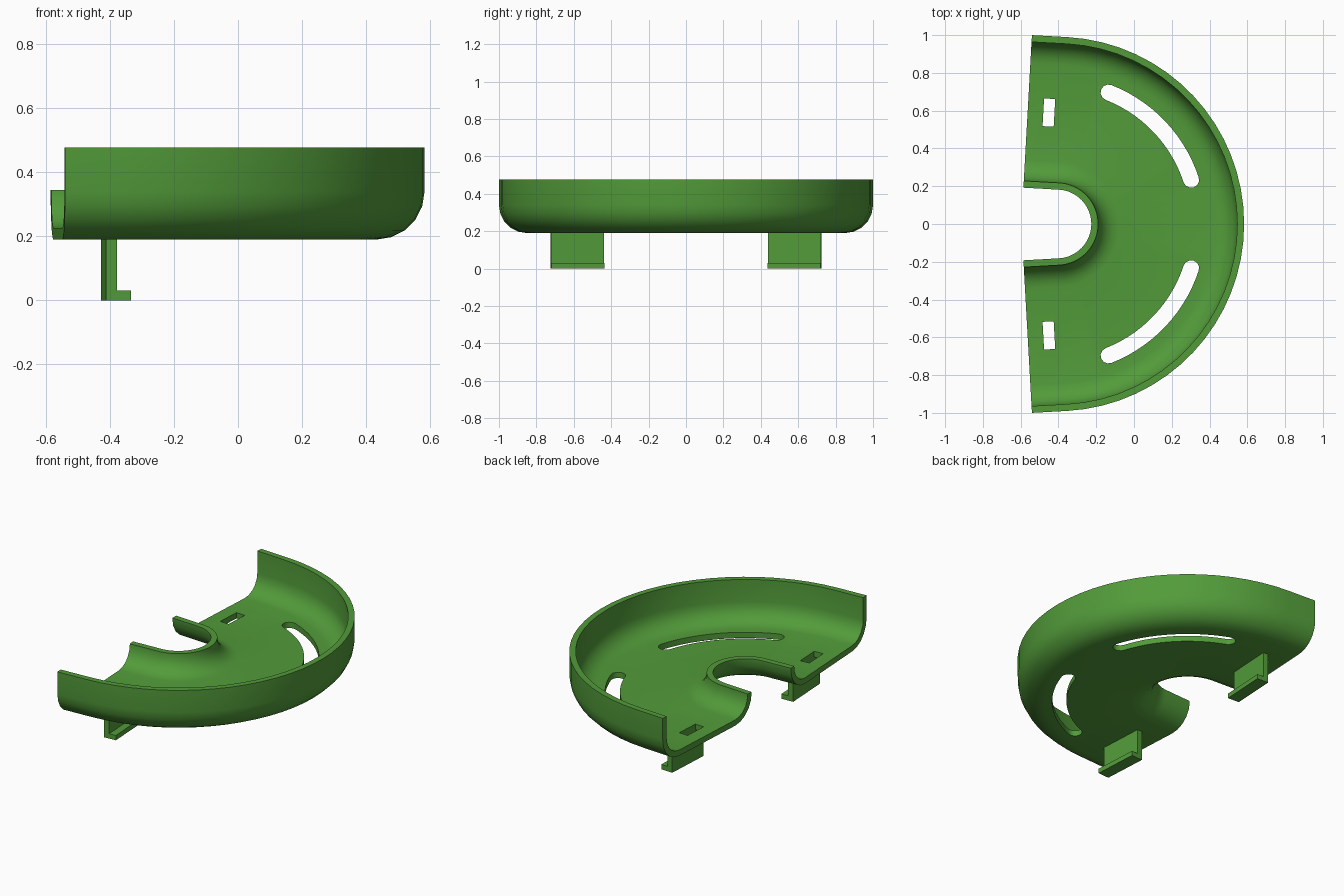
import bpy, bmesh, math

if "Cube" in bpy.data.objects:
    bpy.data.objects.remove(bpy.data.objects["Cube"])

CX, TILT = -0.408, math.radians(3.2)      # arc centre, lean of the cut ends
TAIL = 0.188                              # straight run after the arc
green = bpy.data.materials.new("leaf green")
green.diffuse_color = (0.085, 0.33, 0.042, 1)
green.use_nodes = True
green.node_tree.nodes["Principled BSDF"].inputs["Base Color"].default_value = green.diffuse_color


def make(name, bm):
    bmesh.ops.recalc_face_normals(bm, faces=bm.faces)
    me = bpy.data.meshes.new(name)
    bm.to_mesh(me)
    bm.free()
    me.materials.append(green)
    ob = bpy.data.objects.new(name, me)
    bpy.context.collection.objects.link(ob)
    return ob


def prism(name, pts, z0, z1):
    bm = bmesh.new()
    lo = [bm.verts.new((x, y, z0)) for x, y in pts]
    hi = [bm.verts.new((x, y, z1)) for x, y in pts]
    bm.faces.new(lo)
    bm.faces.new(hi)
    n = len(pts)
    for i in range(n):
        j = (i + 1) % n
        bm.faces.new((lo[i], lo[j], hi[j], hi[i]))
    return make(name, bm)


def local(u, r, s):
    # u runs along the straight tail, r outwards from the arc centre
    return (CX + r * math.sin(TILT) - u * math.cos(TILT),
            s * (r * math.cos(TILT) + u * math.sin(TILT)))


def box(name, u0, u1, r0, r1, z0, z1, s):
    return prism(name, [local(u, r, s) for u, r in
                        ((u0, r0), (u1, r0), (u1, r1), (u0, r1))], z0, z1)


def fillet(cr, cz, rad, a0, a1, n=5):
    return [(cr + rad * math.cos(math.radians(a0 + (a1 - a0) * i / n)),
             cz + rad * math.sin(math.radians(a0 + (a1 - a0) * i / n)))
            for i in range(n + 1)]


# Tray cross-section: low inner rim, rounded floor, tall outer rim
R0, R1, T, F, B = 0.182, 0.991, 0.036, 0.15, 0.19
profile = [(R0, 0.345)] + fillet(R0 + F, B + F, F, 180, 270)
profile += fillet(R1 - F, B + F, F, 270, 360)
profile += [(R1, 0.477), (R1 - T, 0.477)]
profile += fillet(R1 - F, B + F, F - T, 360, 270)
profile += fillet(R0 + F, B + F, F - T, 270, 180) + [(R0 + T, 0.345)]

# Sweep it round the arc and along both straight tails
bm = bmesh.new()
SEG, span = 32, math.pi / 2 - TILT
rings = [[bm.verts.new((*local(TAIL, r, -1), z)) for r, z in profile]]
for i in range(SEG + 1):
    a = -span + 2 * span * i / SEG
    rings.append([bm.verts.new((CX + r * math.cos(a), r * math.sin(a), z)) for r, z in profile])
rings.append([bm.verts.new((*local(TAIL, r, 1), z)) for r, z in profile])
n = len(profile)
for a, b in zip(rings, rings[1:]):
    for i in range(n):
        j = (i + 1) % n
        bm.faces.new((a[i], a[j], b[j], b[i]))
bm.faces.new(rings[0])
bm.faces.new(rings[-1])
tray = make("tray", bm)

# Slot cutters and hooks on both sides
cutters = []
for s, side in ((1, "back"), (-1, "front")):
    mid, half, a0, a1 = 0.748, 0.042, math.radians(18.2), math.radians(68.6)

    def polar(r, a):
        return CX + r * math.cos(a), s * r * math.sin(a)

    def cap(a, start):
        x, y = CX + mid * math.cos(a), mid * math.sin(a)
        return [(x + half * math.cos(start + math.pi * k / 6),
                 s * (y + half * math.sin(start + math.pi * k / 6))) for k in range(1, 6)]

    steps = [a0 + (a1 - a0) * i / 14 for i in range(15)]
    pts = [polar(mid + half, a) for a in steps] + cap(a1, a1)
    pts += [polar(mid - half, a) for a in reversed(steps)] + cap(a0, a0 + math.pi)
    cutters.append(prism("curved_slot_cutter_" + side, pts, 0.1, 0.3))
    cutters.append(box("small_slot_cutter_" + side, 0.046, 0.105, 0.513, 0.66, 0.1, 0.3, s))

    # L-shaped hook as one extruded profile
    hook = [(0.045, 0), (-0.033, 0), (-0.033, 0.03), (0.011, 0.03), (0.011, 0.195), (0.045, 0.195)]
    bm = bmesh.new()
    ends = [[bm.verts.new((*local(u, r, s), z)) for u, z in hook] for r in (0.438, 0.723)]
    for e in ends:
        bm.faces.new(e)
    for i in range(6):
        j = (i + 1) % 6
        bm.faces.new((ends[0][i], ends[0][j], ends[1][j], ends[1][i]))
    make("hook_" + side, bm)

# Cut the slots, then smooth the rounded surfaces
bpy.context.view_layer.objects.active = tray
tray.select_set(True)
for c in cutters:
    m = tray.modifiers.new("cut", 'BOOLEAN')
    m.operation, m.solver, m.object = 'DIFFERENCE', 'EXACT', c
    bpy.ops.object.modifier_apply(modifier=m.name)
for c in cutters:
    bpy.data.objects.remove(c)
bpy.ops.object.shade_smooth_by_angle(angle=math.radians(35))
